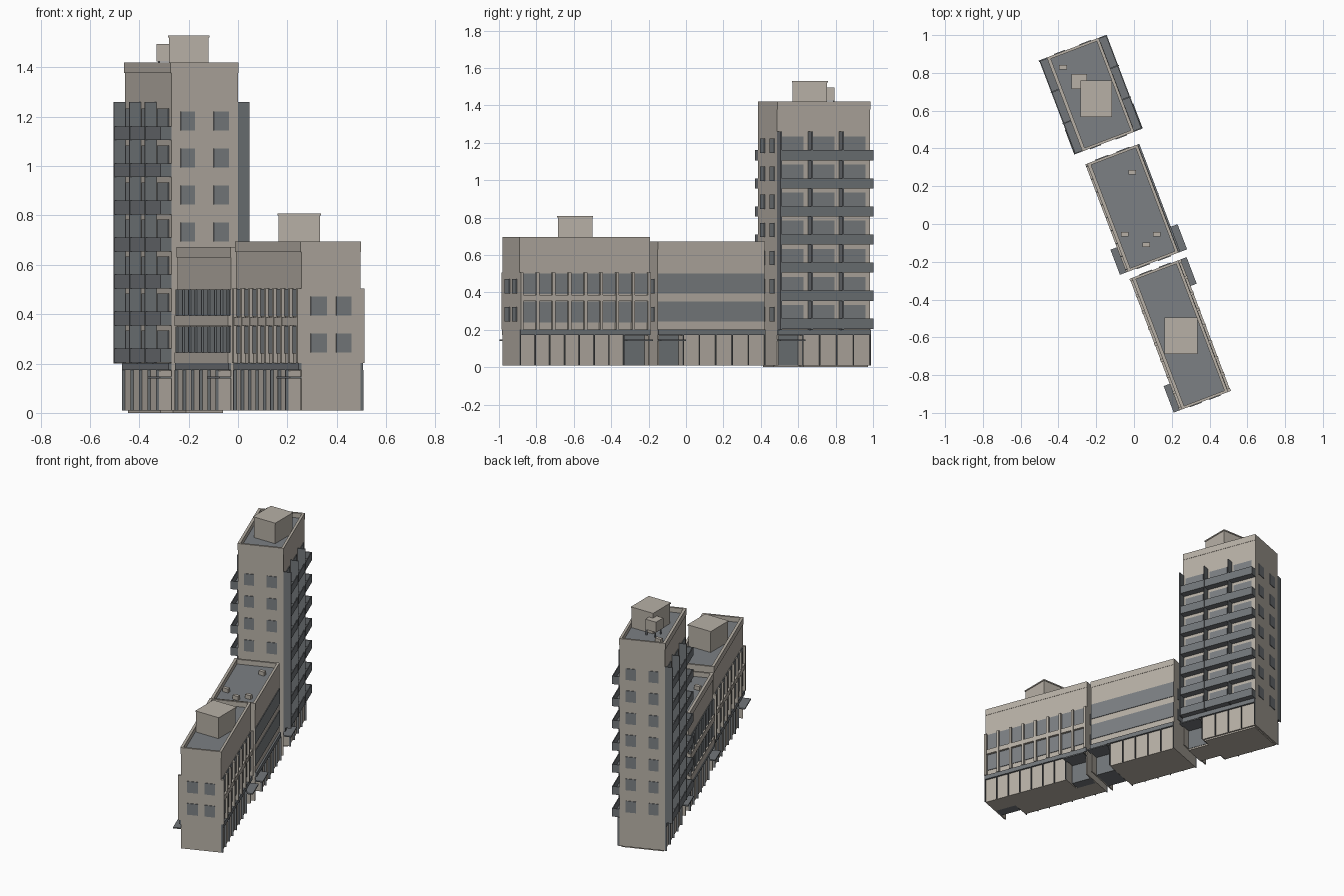
import bpy, bmesh, math
from mathutils import Matrix, Vector

if "Cube" in bpy.data.objects:
    bpy.data.objects.remove(bpy.data.objects["Cube"])

ANGLE = math.radians(20.8)
FLOOR = 0.15      # storey height
BASE = 0.2        # top of the ground floor


def material(name, rgb):
    m = bpy.data.materials.new(name)
    m.use_nodes = True
    m.diffuse_color = (*rgb, 1)
    m.node_tree.nodes["Principled BSDF"].inputs["Base Color"].default_value = (*rgb, 1)
    return m


WALL = material("beige_wall", (0.475, 0.435, 0.38))
GLASS = material("grey_glass", (0.2, 0.215, 0.228))
SLATE = material("dark_slate", (0.168, 0.182, 0.194))


def build(name, mat, boxes, turn=ANGLE):
    """One object from a list of (x0, x1, y0, y1, z0, z1) boxes."""
    bm = bmesh.new()
    for b in boxes:
        lo, hi = Vector(b[0::2]), Vector(b[1::2])
        mtx = Matrix.Translation((lo + hi) / 2) @ Matrix.Diagonal((*(hi - lo), 1))
        bmesh.ops.create_cube(bm, size=1, matrix=mtx)
    mesh = bpy.data.meshes.new(name)
    bm.to_mesh(mesh)
    bm.free()
    mesh.materials.append(mat)
    ob = bpy.data.objects.new(name, mesh)
    ob.rotation_euler.z = turn
    bpy.context.collection.objects.link(ob)


class Block:
    """A slab building: u runs across it, v along it."""

    def __init__(self, name, u0, u1, v0, v1, top):
        self.name, self.u0, self.u1 = name, u0, u1
        self.v0, self.v1, self.top = v0, v1, top

    def side(self, s, d0, d1, v0, v1, z0, z1):
        """Box on a long side, from depth d0 to d1 outside the wall."""
        if s > 0:
            return (self.u1 + d0, self.u1 + d1, v0, v1, z0, z1)
        return (self.u0 - d1, self.u0 - d0, v0, v1, z0, z1)

    def turned(self, s, d0, d1, v0, v1, z0, z1):
        """Like side, but the opposite face runs the other way along v."""
        if s < 0:
            v0, v1 = self.v0 + self.v1 - v1, self.v0 + self.v1 - v0
        return self.side(s, d0, d1, v0, v1, z0, z1)

    def add(self, part, mat, boxes):
        build(self.name + "_" + part, mat, boxes)

    def shell(self, entries, entry_len=0.142, depth=0.06):
        u0, u1, v0, v1, top = self.u0, self.u1, self.v0, self.v1, self.top
        roof = top - 0.035
        self.add("upper_walls", WALL, [(u0, u1, v0, v1, BASE - 0.03, roof)])
        self.add("roof", GLASS, [(u0 + 0.01, u1 - 0.01, v0 + 0.01, v1 - 0.01, roof, roof + 0.003)])
        # parapet ring
        t = 0.014
        self.add("parapet", WALL, [
            (u0 - 0.004, u0 + t, v0, v1, roof - 0.008, top),
            (u1 - t, u1 + 0.002, v0, v1, roof - 0.008, top),
            (u0 + t, u1 - t, v0, v0 + t, roof, top),
            (u0 + t, u1 - t, v1 - t, v1, roof, top)])
        # ground floor with recessed corner entrances
        mid = (u0 + u1) / 2
        ground, doors, canopies, frames = [], [], [], []
        for s in (-1, 1):
            low_end = entries[s] < 0
            a, b = (v0, v0 + entry_len) if low_end else (v1 - entry_len, v1)
            p, q = (b, v1) if low_end else (v0, a)
            edge = u1 if s > 0 else u0
            ground.append((min(mid, edge), max(mid, edge), p, q, 0.01, BASE - 0.03))
            inner = edge - s * depth
            doors.append((min(mid, inner), max(mid, inner), a + 0.008, b - 0.001, 0.01, BASE - 0.03))
            canopies += [self.side(s, 0, 0.05, a, b, 0.14, 0.148),
                         self.side(s, -depth, 0, a + 0.009, b - 0.009, 0.14, 0.148)]
            frames.append(self.side(s, 0, 0.012, v0, v1, BASE - 0.027, BASE + 0.002))
            n = max(2, round((q - p) / 0.09))
            for i in range(n + 1):
                v = p + (q - p - 0.003) * i / n
                frames.append(self.side(s, 0, 0.013, v, v + 0.003, 0.01, BASE - 0.027))
        ends = [(u0, u1, v0, v0 + 0.008, 0.01, BASE), (u0, u1, v1 - 0.008, v1, 0.01, BASE)]
        self.add("ground_walls", WALL, ground + ends)
        self.add("entrance_doors", SLATE, doors)
        self.add("canopies", SLATE, canopies)
        self.add("shopfront_frames", SLATE, frames)

    def end_windows(self, floors, cols):
        w = self.u1 - self.u0
        plates = []
        for k in range(floors):
            z = 0.245 + FLOOR * k
            for a, b in cols:
                for v in (self.v0, self.v1):
                    plates.append((self.u0 + a * w, self.u0 + b * w, v - 0.004, v + 0.004, z, z + 0.077))
        self.add("end_windows", GLASS, plates)


# Tower with balconies
tower = Block("tower", -0.115, 0.173, 0.456, 0.988, 1.42)
tower.shell({-1: -1, 1: -1})
tower.end_windows(7, [(0.135, 0.35), (0.635, 0.86)])
tower.add("floor_slab", WALL, [(-0.105, 0.163, 0.61, 0.978, 0, 0.01),
                               (-0.05, 0.11, 0.46, 0.61, 0, 0.01)])
rails, fins, doors = [], [], []
V0, V1, OUT = tower.v0, tower.v1, 0.047
bay = (V1 - V0) / 3
for s in (-1, 1):
    for k in range(7):
        z = 0.205 + FLOOR * k
        rails += [tower.turned(s, 0, OUT, V0, V1, z, z + 0.01),
                  tower.turned(s, OUT - 0.006, OUT, V0, V1, z, z + 0.055),
                  tower.turned(s, 0, OUT, V1 - 0.006, V1, z, z + 0.055)]
        for i in range(3):
            v = V0 + bay * i
            doors.append(tower.turned(s, 0, 0.004, v + 0.02, v + 0.15, z, z + 0.128))
    for i in range(3):
        v = V0 + bay * i
        fins.append(tower.turned(s, 0, OUT + 0.003, v, v + 0.007, BASE, 1.26))
tower.add("balconies", SLATE, rails)
tower.add("balcony_dividers", SLATE, fins)
tower.add("balcony_doors", GLASS, doors)

# Middle block with ribbon windows
middle = Block("middle", -0.115, 0.165, -0.225, 0.387, 0.672)
middle.shell({-1: -1, 1: -1})
middle.end_windows(2, [(0.155, 0.42), (0.585, 0.845)])
bands, louvres, sills = [], [], []
for k in range(2):
    z = 0.245 + FLOOR * k
    for s in (-1, 1):
        bands.append(middle.side(s, 0, 0.004, middle.v0 + 0.002, middle.v1 - 0.002, z, z + 0.106))
    sills.append(middle.side(-1, 0, 0.014, middle.v0, middle.v1, z - 0.043, z))
    for i in range(9):
        v = middle.v0 + 0.012 + 0.073 * i
        louvres.append(middle.side(-1, 0, 0.013, v, v + 0.006, z, z + 0.106))
middle.add("ribbon_windows", GLASS, bands)
middle.add("window_sills", WALL, sills)
middle.add("window_louvres", SLATE, louvres)

# Low block with pilasters
low = Block("low", -0.108, 0.148, -1.008, -0.263, 0.695)
low.shell({-1: -1, 1: 1}, entry_len=0.15)
low.end_windows(2, [(0.155, 0.43), (0.585, 0.845)])
panes, pilasters, ledges = [], [], []
step = (low.v1 - low.v0 - 0.016) / 8
for s in (-1, 1):
    for i in range(9):
        v = low.v0 + step * i
        pilasters.append(low.side(s, 0, 0.018, v, v + 0.016, BASE + 0.002, 0.505))
        for k in range(2 if i < 8 else 0):
            z = 0.24 + FLOOR * k
            panes.append(low.side(s, 0, 0.004, v + 0.016, v + step, z, z + 0.112))
    ledges.append(low.side(s, 0, 0.016, low.v0, low.v1, 0.355, 0.387))
low.add("side_windows", GLASS, panes)
low.add("pilasters", WALL, pilasters)
low.add("ledges", WALL, ledges)


# Rooftop huts, tank and vents, square to the world axes
def hut(name, x0, x1, y0, y1, z0, z1):
    g = 0.004
    build(name, WALL, [(x0, x1, y0, y1, z0, z1 - 0.008),
                       (x0 - g, x1 + g, y0 - g, y1 + g, z1 - 0.008, z1)], 0)


hut("tower_hut", -0.28, -0.12, 0.57, 0.755, 1.385, 1.53)
hut("low_hut", 0.165, 0.333, -0.685, -0.5, 0.66, 0.808)
legs = [(x, x + 0.008, y, y + 0.008, 1.385, 1.43) for x in (-0.325, -0.26) for y in (0.725, 0.785)]
build("tank", WALL, [(-0.33, -0.25, 0.715, 0.793, 1.425, 1.495)], 0)
build("tank_legs", SLATE, legs, 0)
vents = [(-0.01, 0.275), (-0.05, -0.055), (0.12, -0.055), (0.065, -0.11)]
build("middle_vents", WALL, [(x - 0.02, x + 0.02, y - 0.012, y + 0.012, 0.635, 0.667) for x, y in vents], 0)
build("tower_vent", WALL, [(-0.398, -0.356, 0.818, 0.842, 1.385, 1.415)], 0)
